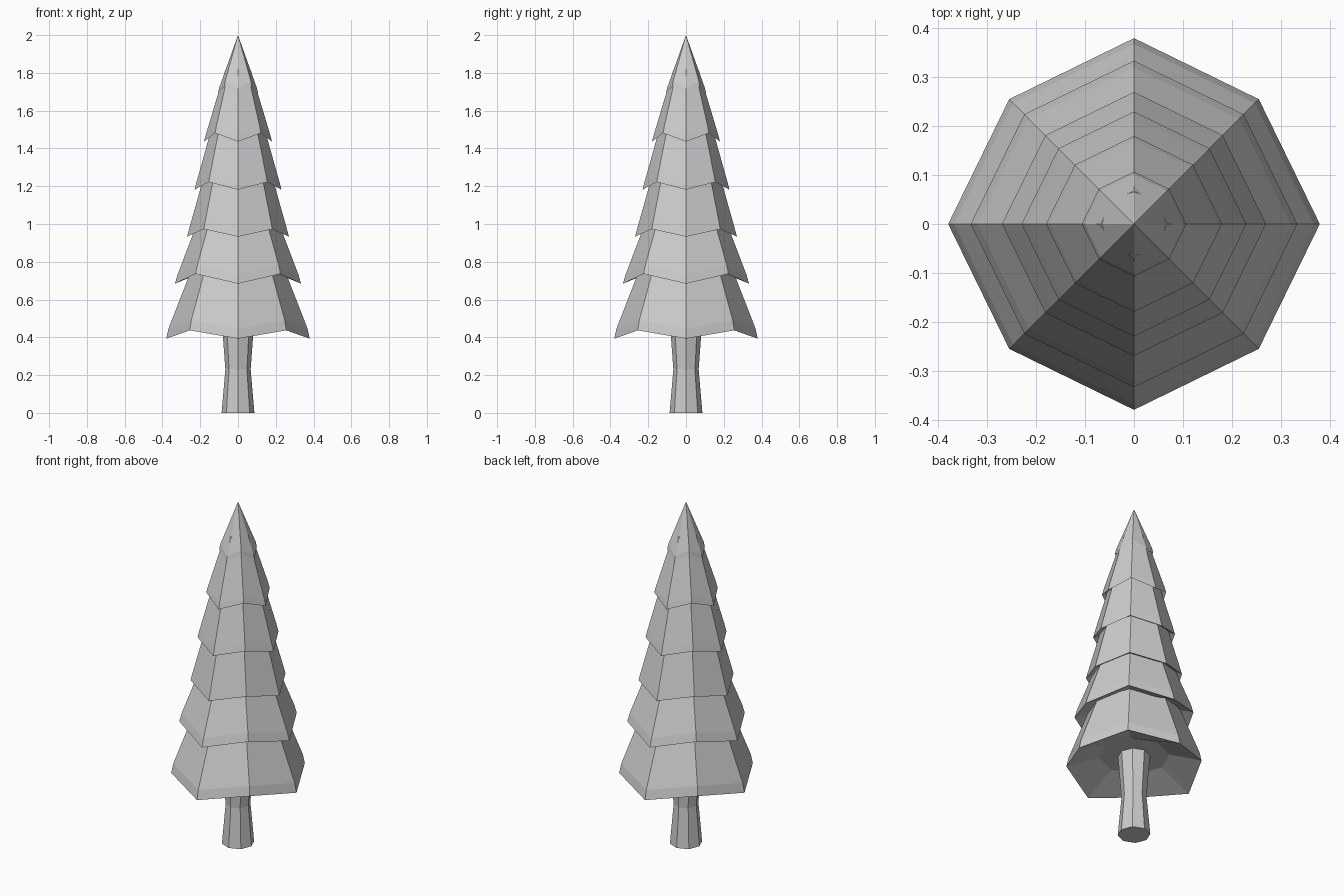
import bpy, bmesh, math

if "Cube" in bpy.data.objects:
    bpy.data.objects.remove(bpy.data.objects["Cube"])

SIDES = 8


def lathe(name, rings, apex=None):
    """Closed faceted solid. Ring = (radius, z, diagonal radius factor, diagonal lift)."""
    bm = bmesh.new()
    loops = []
    for r, z, k, lift in rings:
        loop = []
        for i in range(SIDES):
            a = 2 * math.pi * i / SIDES
            odd = i % 2
            rad = r * (k if odd else 1)
            loop.append(bm.verts.new((rad * math.cos(a), rad * math.sin(a), z + lift * odd)))
        loops.append(loop)
    for lo, hi in zip(loops, loops[1:]):
        for i in range(SIDES):
            j = (i + 1) % SIDES
            bm.faces.new((lo[i], lo[j], hi[j], hi[i]))
    bm.faces.new(loops[0][::-1])
    if apex is None:
        bm.faces.new(loops[-1])
    else:
        tip = bm.verts.new((0, 0, apex))
        for i in range(SIDES):
            bm.faces.new((loops[-1][i], loops[-1][(i + 1) % SIDES], tip))
    bmesh.ops.recalc_face_normals(bm, faces=bm.faces[:])
    mesh = bpy.data.meshes.new(name)
    bm.to_mesh(mesh)
    bm.free()
    obj = bpy.data.objects.new(name, mesh)
    bpy.context.collection.objects.link(obj)
    return obj


# Trunk with a narrow waist
lathe("trunk", [(0.087, 0, 1, 0), (0.067, 0.23, 1, 0), (0.087, 0.50, 1, 0)])

# Branch tiers: lower rim radius, lower z, upper rim radius, upper z, cone slope, corner lift
tiers = [
    (0.380, 0.393, 0.368, 0.447, 0.39, 0.044),
    (0.334, 0.684, 0.320, 0.732, 0.38, 0.052),
    (0.270, 0.933, 0.257, 0.980, 0.28, 0.040),
    (0.230, 1.182, 0.218, 1.228, 0.28, 0.040),
    (0.180, 1.436, 0.172, 1.468, 0.30, 0.045),
    (0.107, 1.690, 0.101, 1.717, 0.00, 0.040),
]
for n, (r0, z0, r1, z1, slope, lift) in enumerate(tiers):
    rings = [
        (r0 * 0.5, z0 + 0.09, 1, 0),      # recessed underside
        (r0, z0, 0.95, lift),             # drooping rim
        (r1, z1, 0.95, lift),
    ]
    apex = 2.0
    if n < len(tiers) - 1:
        top = tiers[n + 1][3] + 0.10      # tucked inside the next tier
        rings.append((r1 - slope * (top - z1), top, 1, 0))
        apex = None
    lathe(f"branch_tier_{n + 1}", rings, apex)
